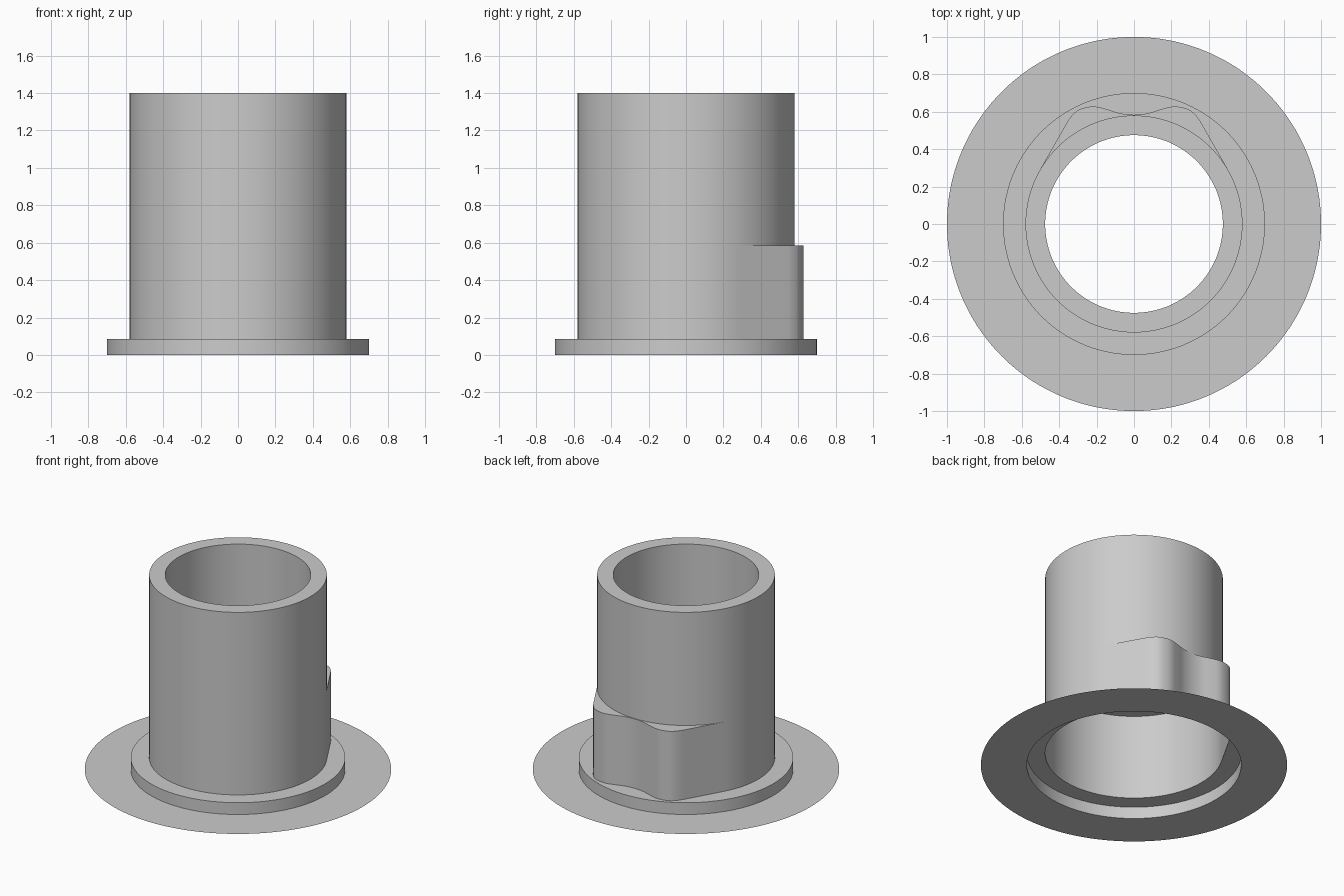
import bpy, bmesh
from math import atan2, cos, sin, pi
from mathutils import Vector

cube = bpy.data.objects.get("Cube")
if cube:
    bpy.data.objects.remove(cube)

grey = bpy.data.materials.new("light_grey")
grey.use_nodes = True
grey.diffuse_color = (0.6, 0.6, 0.6, 1)
grey.node_tree.nodes["Principled BSDF"].inputs["Base Color"].default_value = (0.6, 0.6, 0.6, 1)

TUBE, BORE, COLLAR, RIM = 0.58, 0.475, 0.7, 1.0
COLLAR_Z, LOBE_Z, BORE_Z, TOP_Z = 0.085, 0.585, 0.7, 1.4

# Right half of the twin-lobed bulge at the back, from the tube to the middle
half = [(0.49, 0.312), (0.38, 0.505), (0.34, 0.57), (0.3, 0.608), (0.25, 0.625),
        (0.2, 0.627), (0.14, 0.612), (0.07, 0.591), (0, 0.584)]
knots = [Vector(p) for p in half + [(-x, y) for x, y in half[-2::-1]]]


def smooth_curve(pts, steps=6):
    """Catmull-Rom curve through pts, with straight end spans."""
    out = []
    for i in range(len(pts) - 1):
        b, c = pts[i], pts[i + 1]
        straight = i in (0, len(pts) - 2)
        a, d = (b, c) if straight else (pts[i - 1], pts[i + 2])
        for s in range(steps):
            t = s / steps
            if straight:
                out.append(b.lerp(c, t))
            else:
                out.append(0.5 * (2 * b + (c - a) * t + (2 * a - 5 * b + 4 * c - d) * t ** 2
                                  + (3 * b - a - 3 * c + d) * t ** 3))
    return out + [pts[-1]]


lobes = smooth_curve(knots)
start = atan2(lobes[-1].y, lobes[-1].x)
sweep = 2 * pi + atan2(lobes[0].y, lobes[0].x) - start
arc = [start + sweep * i / 120 for i in range(1, 120)]
angles = [atan2(p.y, p.x) for p in lobes] + arc
lobed = [max(p.length, TUBE) for p in lobes] + [TUBE] * len(arc)


def shell(name, rings):
    """Skin a stack of rings, each a radius (or radius list) and a height."""
    bm = bmesh.new()
    n = len(angles)
    loops = []
    for radius, z in rings:
        radii = radius if isinstance(radius, list) else [radius] * n
        loops.append([bm.verts.new((r * cos(a), r * sin(a), z)) for r, a in zip(radii, angles)])
    for a, b in zip(loops, loops[1:]):
        for i in range(n):
            j = (i + 1) % n
            bm.faces.new((a[i], a[j], b[j], b[i]))
    bmesh.ops.remove_doubles(bm, verts=bm.verts, dist=0.0002)
    mesh = bpy.data.meshes.new(name)
    bm.to_mesh(mesh)
    bm.free()
    mesh.materials.append(grey)
    obj = bpy.data.objects.new(name, mesh)
    bpy.context.collection.objects.link(obj)
    bpy.ops.object.select_all(action="DESELECT")
    obj.select_set(True)
    bpy.context.view_layer.objects.active = obj
    bpy.ops.object.shade_smooth_by_angle(angle=pi / 6)


# Thin flat flange, raised collar, lobed lower sleeve, and hollow upper tube
shell("base_flange", [(RIM, 0), (COLLAR, 0)])
shell("collar", [(COLLAR, 0), (COLLAR, COLLAR_Z), (lobed, COLLAR_Z)])
shell("lobed_sleeve", [(lobed, COLLAR_Z), (lobed, LOBE_Z), (TUBE, LOBE_Z)])
shell("upper_tube", [(TUBE, LOBE_Z), (TUBE, TOP_Z), (BORE, TOP_Z), (BORE, BORE_Z), (TUBE, BORE_Z)])
